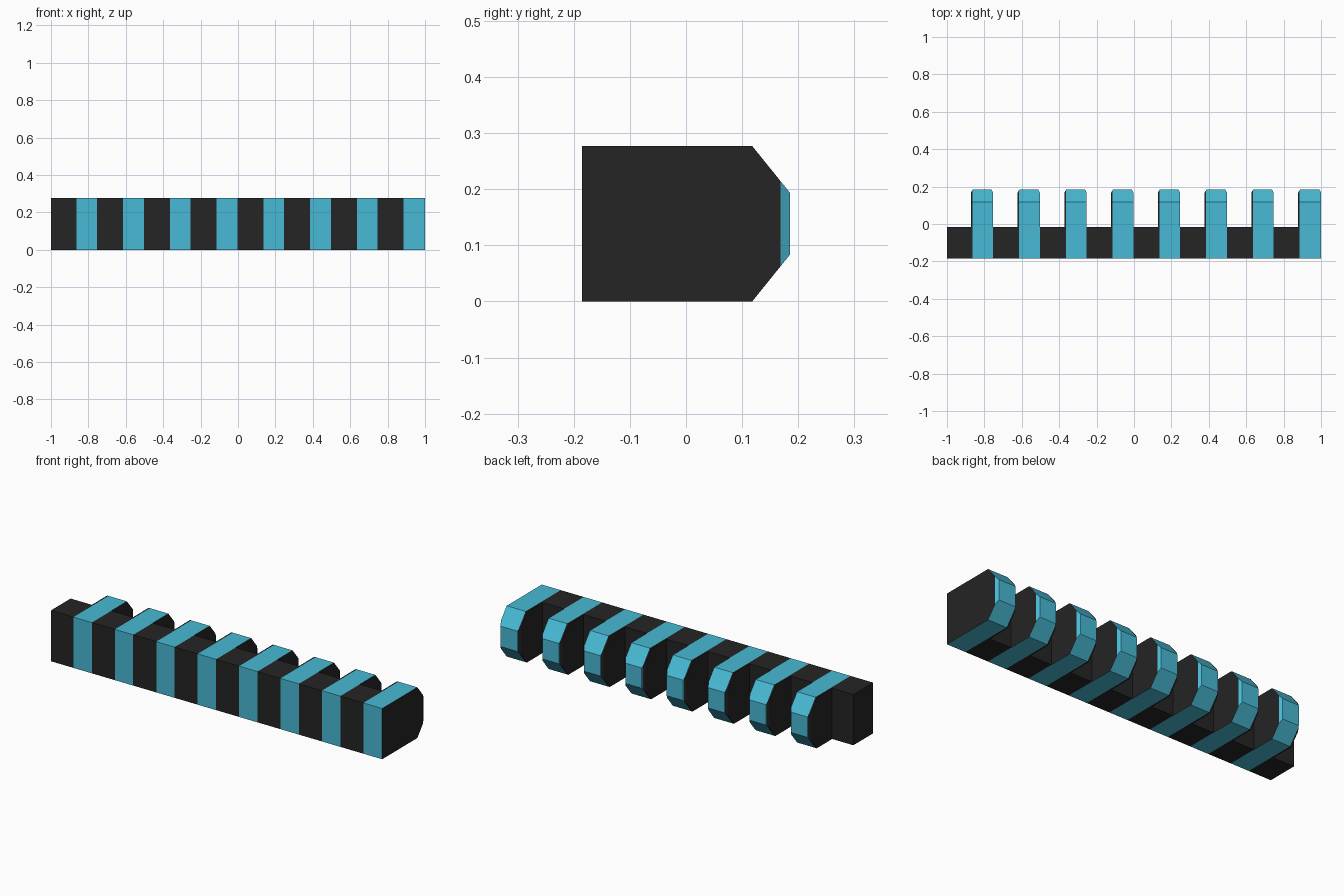
import bpy, bmesh
from mathutils import Vector

if "Cube" in bpy.data.objects:
    bpy.data.objects.remove(bpy.data.objects["Cube"])

H = 0.277                    # full height
FRONT, FLOOR = -0.185, -0.015
EDGE = 0.008                 # thin dark edge left of each painted band
teeth = [(-0.872 + 0.25 * i, -0.753 + 0.25 * i) for i in range(8)]
teeth[-1] = (teeth[-1][0], 1.0)


def material(name, rgb):
    m = bpy.data.materials.new(name)
    m.diffuse_color = (*rgb, 1)
    m.use_nodes = True
    m.node_tree.nodes["Principled BSDF"].inputs["Base Color"].default_value = m.diffuse_color
    return m


black = material("matte black", (0.018, 0.018, 0.018))
cyan = material("sky cyan", (0.065, 0.49, 0.66))

bm = bmesh.new()


def bridge(a, b, skip=()):
    """Join two four-corner rings, leaving out the skipped sides."""
    for k in range(4):
        if k not in skip:
            bm.faces.new((a[k], a[(k + 1) % 4], b[(k + 1) % 4], b[k]))


def ring(points):
    return [bm.verts.new(p) for p in points]


# Spine bar, open where the teeth join it (side 1 is the back)
stations = sorted({-1.0, 1.0} | {x for t in teeth for x in t})
rings = [ring([(x, FRONT, 0), (x, FLOOR, 0), (x, FLOOR, H), (x, FRONT, H)])
         for x in stations]
for i in range(len(rings) - 1):
    mid = (stations[i] + stations[i + 1]) / 2
    is_tooth = any(a < mid < b for a, b in teeth)
    bridge(rings[i], rings[i + 1], (1,) if is_tooth else ())
bm.faces.new(rings[0])
bm.faces.new(rings[-1])

# Teeth: depth, height inset, width inset
sections = [(FLOOR, 0, 0), (0.118, 0, 0), (0.168, 0.062, 0), (0.185, 0.083, 0.010)]
for a, b in teeth:
    prev = None
    for y, dz, dx in sections:
        cur = ring([(a + dx, y, dz), (b - dx, y, dz),
                    (b - dx, y, H - dz), (a + dx, y, H - dz)])
        if prev:
            bridge(prev, cur)
        prev = cur
    bm.faces.new(prev)

bmesh.ops.remove_doubles(bm, verts=bm.verts[:], dist=0.0005)

# Cut the left edge of each painted band
for a, b in teeth:
    bmesh.ops.bisect_plane(bm, geom=bm.verts[:] + bm.edges[:] + bm.faces[:], dist=1e-5,
                           plane_co=Vector((a + EDGE, 0, 0)), plane_no=Vector((1, 0, 0)))
bmesh.ops.recalc_face_normals(bm, faces=bm.faces[:])

# Bands wrap the outside of each tooth; faces looking sideways stay black
for f in bm.faces:
    x = f.calc_center_median().x
    in_band = any(a + EDGE < x < b for a, b in teeth)
    f.material_index = int(in_band and abs(f.normal.x) < 0.95)

mesh = bpy.data.meshes.new("toothed_rack")
bm.to_mesh(mesh)
bm.free()
mesh.materials.append(black)
mesh.materials.append(cyan)
bpy.context.collection.objects.link(bpy.data.objects.new("toothed_rack", mesh))
